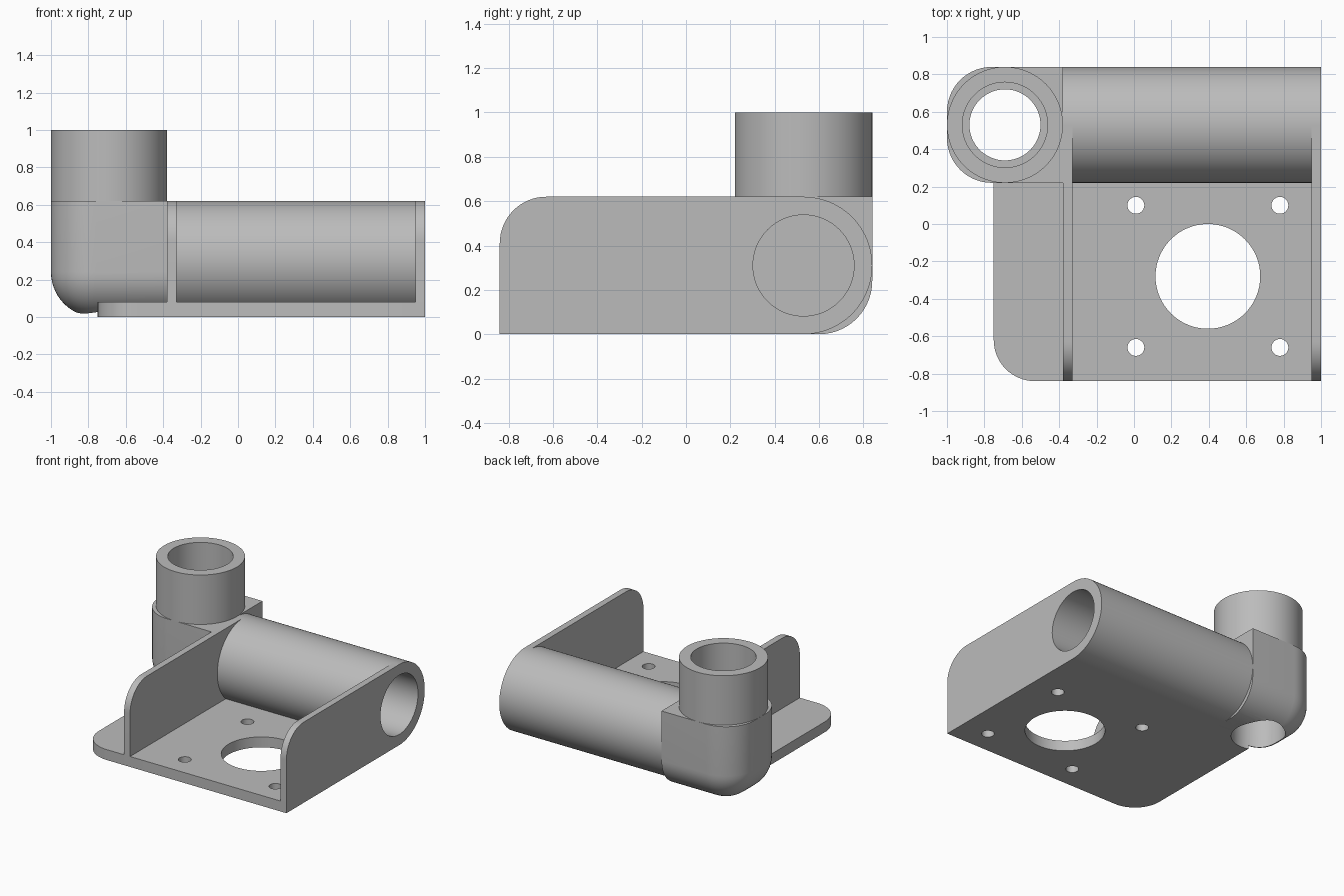
import bpy, bmesh
from math import cos, sin, pi, radians
from mathutils import Matrix, Vector

if "Cube" in bpy.data.objects:
    bpy.data.objects.remove(bpy.data.objects["Cube"], do_unlink=True)

SEG = 96
R_OUT, R_BORE, R_HOLE = 0.31, 0.228, 0.19
PIPE_X, PIPE_Y, AXIS_Z = -0.69, 0.53, 0.31
FRONT, THICK, TOP, FILLET = -0.84, 0.08, 0.62, 0.24
SPLIT = -0.38          # where the elbow meets the horizontal tube

grey = bpy.data.materials.new("plain grey")
grey.use_nodes = True
grey.diffuse_color = (0.5, 0.5, 0.5, 1)
grey.node_tree.nodes["Principled BSDF"].inputs["Base Color"].default_value = (0.5, 0.5, 0.5, 1)

# Maps local (u, v, w) to (y, z, x), so profiles can be drawn in the side plane
SIDEWAYS = Matrix(((0, 0, 1, 0), (1, 0, 0, 0), (0, 1, 0, 0), (0, 0, 0, 1)))


def finish(name, bm, matrix=Matrix()):
    bmesh.ops.transform(bm, matrix=matrix, verts=bm.verts)
    bmesh.ops.recalc_face_normals(bm, faces=bm.faces)
    mesh = bpy.data.meshes.new(name)
    bm.to_mesh(mesh)
    bm.free()
    mesh.materials.append(grey)
    obj = bpy.data.objects.new(name, mesh)
    bpy.context.collection.objects.link(obj)
    return obj


def arc(cx, cy, r, start, end, n):
    angles = [radians(start + (end - start) * i / n) for i in range(n + 1)]
    return [(cx + r * cos(a), cy + r * sin(a)) for a in angles]


def extrude(name, outline, low, high, matrix=Matrix()):
    bm = bmesh.new()
    face = bm.faces.new([bm.verts.new((u, v, low)) for u, v in outline])
    new = bmesh.ops.extrude_face_region(bm, geom=[face])["geom"]
    moved = [g for g in new if isinstance(g, bmesh.types.BMVert)]
    bmesh.ops.translate(bm, vec=(0, 0, high - low), verts=moved)
    if face.is_valid and len(bm.faces) == len(outline) + 1:
        bm.faces.new(face.verts)
    return finish(name, bm, matrix)


def tube(name, cx, cy, low, high, matrix=Matrix()):
    """Open pipe with flat rims at both ends."""
    bm = bmesh.new()
    section = [(R_OUT, low), (R_OUT, high), (R_BORE, high), (R_BORE, low)]
    rings = [[bm.verts.new((cx + r * cos(2 * pi * i / SEG), cy + r * sin(2 * pi * i / SEG), w))
              for i in range(SEG)] for r, w in section]
    for k in range(4):
        a, b = rings[k], rings[(k + 1) % 4]
        for i in range(SEG):
            j = (i + 1) % SEG
            bm.faces.new((a[i], a[j], b[j], b[i]))
    return finish(name, bm, matrix)


def drill(obj, holes):
    """Cut vertical round holes (x, y, radius) right through a part."""
    for x, y, r in holes:
        bm = bmesh.new()
        bmesh.ops.create_cone(bm, cap_ends=True, segments=64, radius1=r, radius2=r, depth=4,
                              matrix=Matrix.Translation((x, y, 0)))
        cutter = finish("hole_cutter", bm)
        cutter.hide_render = True
        mod = obj.modifiers.new("hole", 'BOOLEAN')
        mod.operation, mod.solver, mod.object = 'DIFFERENCE', 'EXACT', cutter
        bpy.context.view_layer.update()
        graph = bpy.context.evaluated_depsgraph_get()
        result = bpy.data.meshes.new_from_object(obj.evaluated_get(graph))
        obj.modifiers.clear()
        obj.data = result
        bpy.data.objects.remove(cutter, do_unlink=True)


# Base plate with one rounded corner, motor opening and four screw holes
outline = [(1, FRONT), (1, PIPE_Y), (-0.75, PIPE_Y)]
outline += arc(-0.75 + 0.22, FRONT + 0.22, 0.22, 180, 270, 16)
plate = extrude("base_plate", outline, 0, THICK)
screws = [(x, y, 0.045) for x in (0.01, 0.78) for y in (0.10, -0.66)]
drill(plate, [(0.395, -0.28, 0.28), (PIPE_X, PIPE_Y, R_HOLE)] + screws)

# Side walls, rounded at the front and hollowed to fit against the tube
wall = [(FRONT, 0)] + arc(PIPE_Y, AXIS_Z, R_OUT, 270, 90, SEG // 2)
wall += arc(FRONT + 0.21, TOP - 0.21, 0.21, 90, 180, 16)
walls = [extrude(n, wall, x, x + 0.05, SIDEWAYS)
         for n, x in (("left_wall", 0.95), ("right_wall", SPLIT))]

# Horizontal and upright tubes
bar = tube("horizontal_tube", PIPE_Y, AXIS_Z, SPLIT, 1, SIDEWAYS)
riser = tube("upright_tube", PIPE_X, PIPE_Y, TOP, 1)

# Elbow block, rounded on its outer side and underneath
bm = bmesh.new()
bmesh.ops.create_cube(bm, size=2 * R_OUT, matrix=Matrix.Translation((PIPE_X, PIPE_Y, AXIS_Z)))


def is_rounded(edge):
    mid = (edge.verts[0].co + edge.verts[1].co) / 2 - Vector((PIPE_X, PIPE_Y, AXIS_Z))
    return mid.x < 0.1 and mid.z < 0.1 and (mid.x < -0.1 or mid.z < -0.1)


bmesh.ops.bevel(bm, geom=[e for e in bm.edges if is_rounded(e)], offset=FILLET,
                segments=14, profile=0.5, affect='EDGES')
elbow = finish("elbow_block", bm)
drill(elbow, [(PIPE_X, PIPE_Y, R_HOLE)])

# Smooth the round surfaces and keep the edges crisp
bpy.ops.object.select_all(action='DESELECT')
for obj in [plate, bar, riser, elbow] + walls:
    obj.select_set(True)
    bpy.context.view_layer.objects.active = obj
bpy.ops.object.shade_smooth_by_angle(angle=radians(30))
